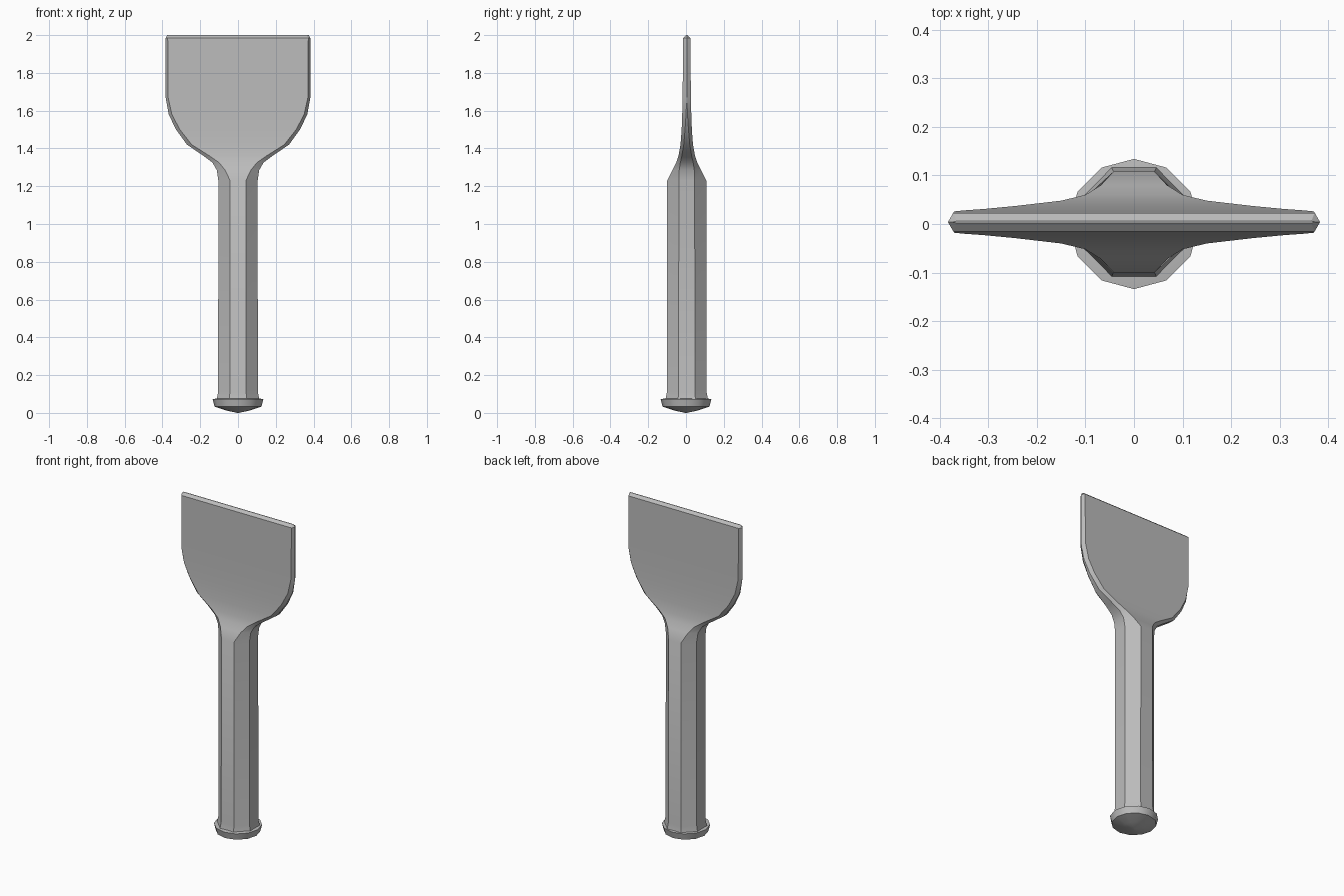
import bpy, bmesh, math

if "Cube" in bpy.data.objects:
    bpy.data.objects.remove(bpy.data.objects["Cube"])

steel = bpy.data.materials.new("steel grey")
steel.diffuse_color = (0.5, 0.5, 0.5, 1)
steel.use_nodes = True
steel.node_tree.nodes["Principled BSDF"].inputs["Base Color"].default_value = steel.diffuse_color


def loft(name, rings, centre_y=0.0):
    """Skin a stack of equal-length rings and cap both ends."""
    bm = bmesh.new()
    loops = [[bm.verts.new((x, y + centre_y, z)) for x, y, z in r] for r in rings]
    n = len(loops[0])
    for low, high in zip(loops, loops[1:]):
        for i in range(n):
            j = (i + 1) % n
            bm.faces.new((low[i], low[j], high[j], high[i]))
    bm.faces.new(loops[0][::-1])
    bm.faces.new(loops[-1])
    bmesh.ops.remove_doubles(bm, verts=bm.verts, dist=0.0005)
    bmesh.ops.recalc_face_normals(bm, faces=bm.faces)
    me = bpy.data.meshes.new(name)
    bm.to_mesh(me)
    bm.free()
    ob = bpy.data.objects.new(name, me)
    bpy.context.collection.objects.link(ob)
    me.materials.append(steel)
    bpy.ops.object.select_all(action='DESELECT')
    ob.select_set(True)
    bpy.context.view_layer.objects.active = ob
    bpy.ops.object.shade_smooth_by_angle(angle=math.radians(30))
    return ob


def section(z, w, a, h, b):
    """Eight-sided section: half width w, flat a, half depth h, side flat b."""
    return [(-a, -h, z), (a, -h, z), (w, -b, z), (w, b, z),
            (a, h, z), (-a, h, z), (-w, b, z), (-w, -b, z)]


# Octagonal shaft flowing into the flat blade
stations = [
    (0.07, 0.113, 0.046, 0.113, 0.046),
    (0.11, 0.105, 0.043, 0.105, 0.043),
    (1.23, 0.104, 0.042, 0.104, 0.042),
    (1.285, 0.112, 0.068, 0.076, 0.040),
    (1.325, 0.135, 0.100, 0.056, 0.034),
    (1.36, 0.182, 0.150, 0.044, 0.026),
    (1.42, 0.270, 0.245, 0.033, 0.016),
    (1.50, 0.328, 0.308, 0.027, 0.009),
    (1.58, 0.367, 0.350, 0.024, 0.004),
    (1.67, 0.383, 0.370, 0.022, 0.0),
    (1.985, 0.383, 0.372, 0.019, 0.0),
    (2.0, 0.375, 0.365, 0.002, 0.0),
]
loft("shaft_and_blade", [section(*s) for s in stations], 0.004)

# Striking cap with a shallow domed underside
profile = [(0.004, 0.0), (0.06, 0.012), (0.124, 0.033), (0.134, 0.073), (0.105, 0.077)]
turn = [2 * math.pi * i / 12 for i in range(12)]
loft("striking_cap", [[(r * math.cos(t), r * math.sin(t), z) for t in turn]
                      for r, z in profile])
